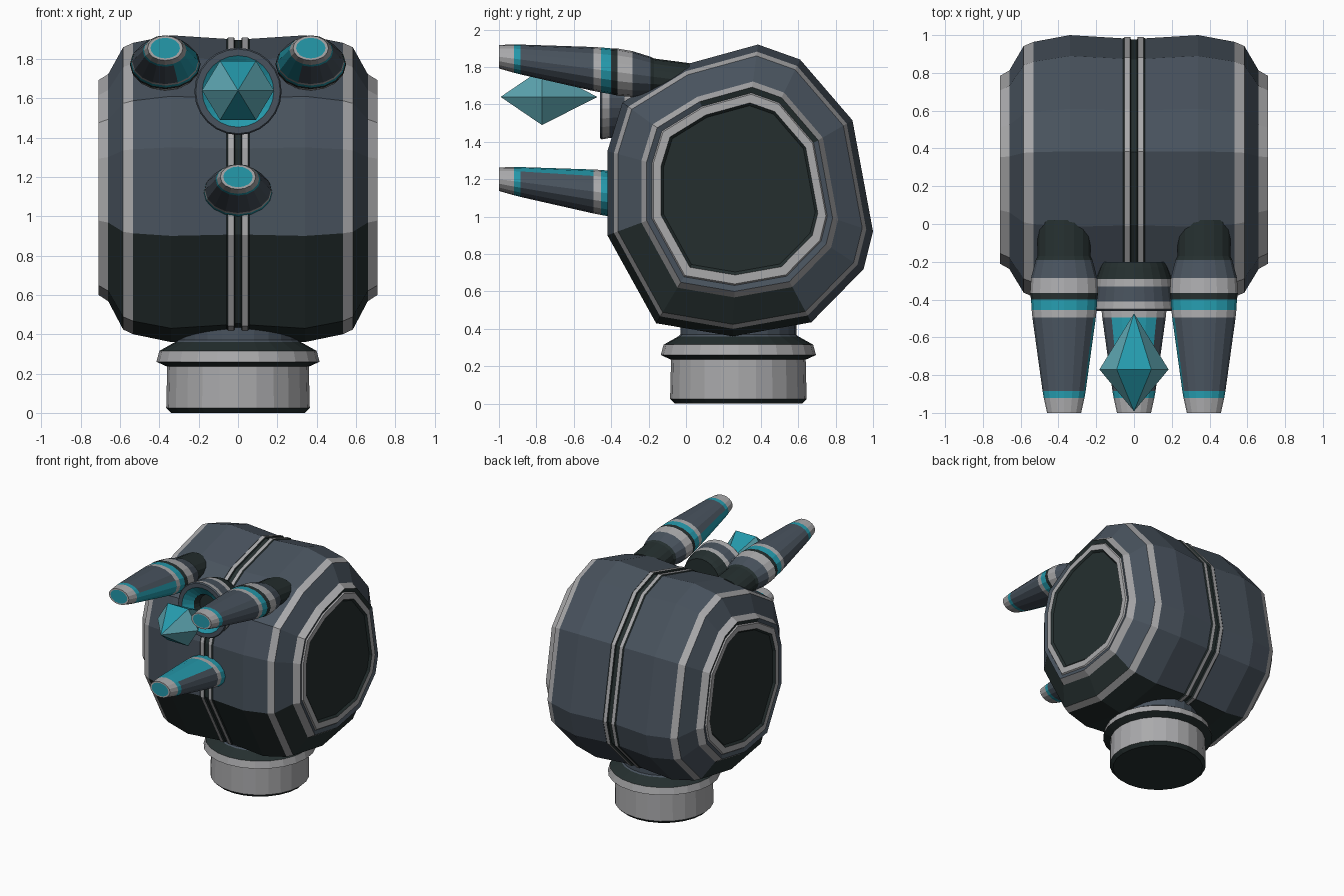
import bpy, bmesh, math
from mathutils import Vector

if "Cube" in bpy.data.objects:
    bpy.data.objects.remove(bpy.data.objects["Cube"])

# Palette
COLOURS = {
    "slate": (0.065, 0.085, 0.11),
    "dark": (0.018, 0.028, 0.028),
    "silver": (0.40, 0.40, 0.41),
    "cyan": (0.018, 0.32, 0.41),
    "pale_teal": (0.11, 0.38, 0.44),
}
NAMES = list(COLOURS)
MATS = []
for label, rgb in COLOURS.items():
    m = bpy.data.materials.new(label)
    m.use_nodes = True
    m.diffuse_color = (*rgb, 1)
    bsdf = m.node_tree.nodes["Principled BSDF"]
    bsdf.inputs["Base Color"].default_value = (*rgb, 1)
    bsdf.inputs["Roughness"].default_value = 0.6
    MATS.append(m)


def loft(name, rings, bands, ends, repaint=None):
    """Skin a list of rings; each band and end cap has a colour."""
    bm = bmesh.new()
    loops = [[bm.verts.new(p) for p in ring] for ring in rings]
    n = len(rings[0])
    for a, b, colour in zip(loops, loops[1:], bands):
        for i in range(n):
            j = (i + 1) % n
            face = bm.faces.new((a[i], a[j], b[j], b[i]))
            face.material_index = NAMES.index(colour)
    for loop, colour in zip((loops[0], loops[-1]), ends):
        bm.faces.new(loop).material_index = NAMES.index(colour)
    bmesh.ops.remove_doubles(bm, verts=bm.verts, dist=0.0001)
    bmesh.ops.recalc_face_normals(bm, faces=bm.faces)
    bm.normal_update()
    if repaint:
        for face in bm.faces:
            new = repaint(face, NAMES[face.material_index])
            face.material_index = NAMES.index(new)
    mesh = bpy.data.meshes.new(name)
    bm.to_mesh(mesh)
    bm.free()
    for m in MATS:
        mesh.materials.append(m)
    obj = bpy.data.objects.new(name, mesh)
    bpy.context.collection.objects.link(obj)
    return obj


def circle(n, r, place, turn=0.0):
    angles = [math.tau * (i + turn) / n for i in range(n)]
    return [place(r * math.cos(a), r * math.sin(a)) for a in angles]


# Body: twelve-sided side outline scaled along x
OUTLINE = [(0.385, 1.92), (0.61, 1.84), (0.89, 1.515), (1.0, 0.92),
           (0.95, 0.72), (0.67, 0.435), (0.25, 0.36), (-0.16, 0.43),
           (-0.42, 0.90), (-0.42, 1.35), (-0.34, 1.61), (-0.015, 1.81)]
CY, CZ = 0.28, 1.16
# x, scale, colour of the band that follows
HALF = [(0.016, 0.968, "dark"), (0.02, 0.985, "silver"),
        (0.05, 0.985, "dark"), (0.058, 0.976, "slate"),
        (0.34, 1.0, "slate"), (0.533, 0.95, "silver"),
        (0.584, 0.92, "slate"), (0.66, 0.74, "silver"),
        (0.71, 0.70, "slate"), (0.70, 0.66, "silver"),
        (0.71, 0.65, "silver"), (0.71, 0.59, "dark"),
        (0.695, 0.57, "dark")]


def section(x, s):
    return [Vector((x, CY + (y - CY) * s, CZ + (z - CZ) * s)) for y, z in OUTLINE]


def dark_underside(face, colour):
    n = face.normal
    if colour == "slate" and n.z < -0.1 and n.y < -0.4 * n.z:
        return "dark"
    return colour


side = [c for _, _, c in HALF[:-1]]
rings = [section(-x, s) for x, s, _ in reversed(HALF)]
rings += [section(x, s) for x, s, _ in HALF]
loft("body", rings, side[::-1] + ["dark"] + side, ("dark", "dark"), dark_underside)

# Neck and base: turned profile of radius, height, following colour
NECK = [(0.34, 0.0, "dark"), (0.365, 0.025, "silver"), (0.36, 0.235, "dark"),
        (0.415, 0.26, "silver"), (0.40, 0.315, "dark"),
        (0.32, 0.36, "slate"), (0.31, 0.37, "slate"), (0.31, 0.62, "slate")]
rings = [circle(24, r, lambda u, v, h=h: Vector((u, CY + v, h))) for r, h, _ in NECK]
loft("neck_base", rings, [c for _, _, c in NECK[:-1]], ("dark", "slate"))

# Three tapered prongs: y, radius, following colour
CRYSTAL = Vector((0, -0.77, 1.64))
PRONG = [(-1.0, 0.075, "silver"), (-1.0, 0.09, "silver"), (-0.92, 0.108, "cyan"),
         (-0.885, 0.114, "slate"), (-0.495, 0.168, "silver"),
         (-0.455, 0.172, "cyan"), (-0.40, 0.175, "dark"),
         (-0.365, 0.18, "silver"), (-0.285, 0.175, "slate"),
         (-0.19, 0.15, "dark"), (-0.17, 0.14, "dark"), (0.02, 0.14, "dark")]


def prong(name, x, drop):
    def axis(y):
        return 1.855 - drop - 0.13 * (y + 1)

    aim = Vector((CRYSTAL.x - x, 0, CRYSTAL.z - axis(-0.7))).normalized()

    # Glowing panel on the side that faces the crystal
    def inner_panel(face, colour):
        y = face.calc_center_median().y
        if colour == "slate" and y < -0.5:
            c = face.calc_center_median()
            out = Vector((c.x - x, 0, (c.z - axis(y)) / 0.7)).normalized()
            if out.dot(aim) > 0.74:
                return "cyan"
        return colour

    rings = [circle(16, r, lambda u, v, y=y: Vector((x + u, y, axis(y) + 0.7 * v)))
             for y, r, _ in PRONG]
    loft(name, rings, [c for _, _, c in PRONG[:-1]], ("cyan", "dark"), inner_panel)


prong("upper_left_prong", 0.37, 0)
prong("upper_right_prong", -0.37, 0)
prong("lower_prong", 0, 0.655)

# Round socket with a hollow glowing front: y, radius, following colour
SOCKET = [(-0.20, 0.165, "dark"), (-0.23, 0.18, "dark"), (-0.29, 0.20, "silver"),
          (-0.33, 0.205, "slate"), (-0.41, 0.215, "silver"),
          (-0.45, 0.222, "slate"), (-0.46, 0.215, "slate"),
          (-0.46, 0.182, "cyan"), (-0.41, 0.11, "dark"), (-0.36, 0.09, "dark")]
rings = [circle(24, r, lambda u, v, y=y: Vector((u, y, 1.635 + v)))
         for y, r, _ in SOCKET]
loft("crystal_socket", rings, [c for _, _, c in SOCKET[:-1]], ("dark", "dark"))

# Floating six-sided crystal, pointed at both ends
GEM = [(-0.99, 0.001), (-0.77, 0.183), (-0.475, 0.001)]
rings = [circle(6, r, lambda u, v, y=y: Vector((u, y, CRYSTAL.z + 0.95 * v)))
         for y, r in GEM]
loft("crystal", rings, ["pale_teal"] * 2, ("cyan", "cyan"),
     lambda face, colour: "cyan" if abs(face.normal.x) < 0.3 else colour)
